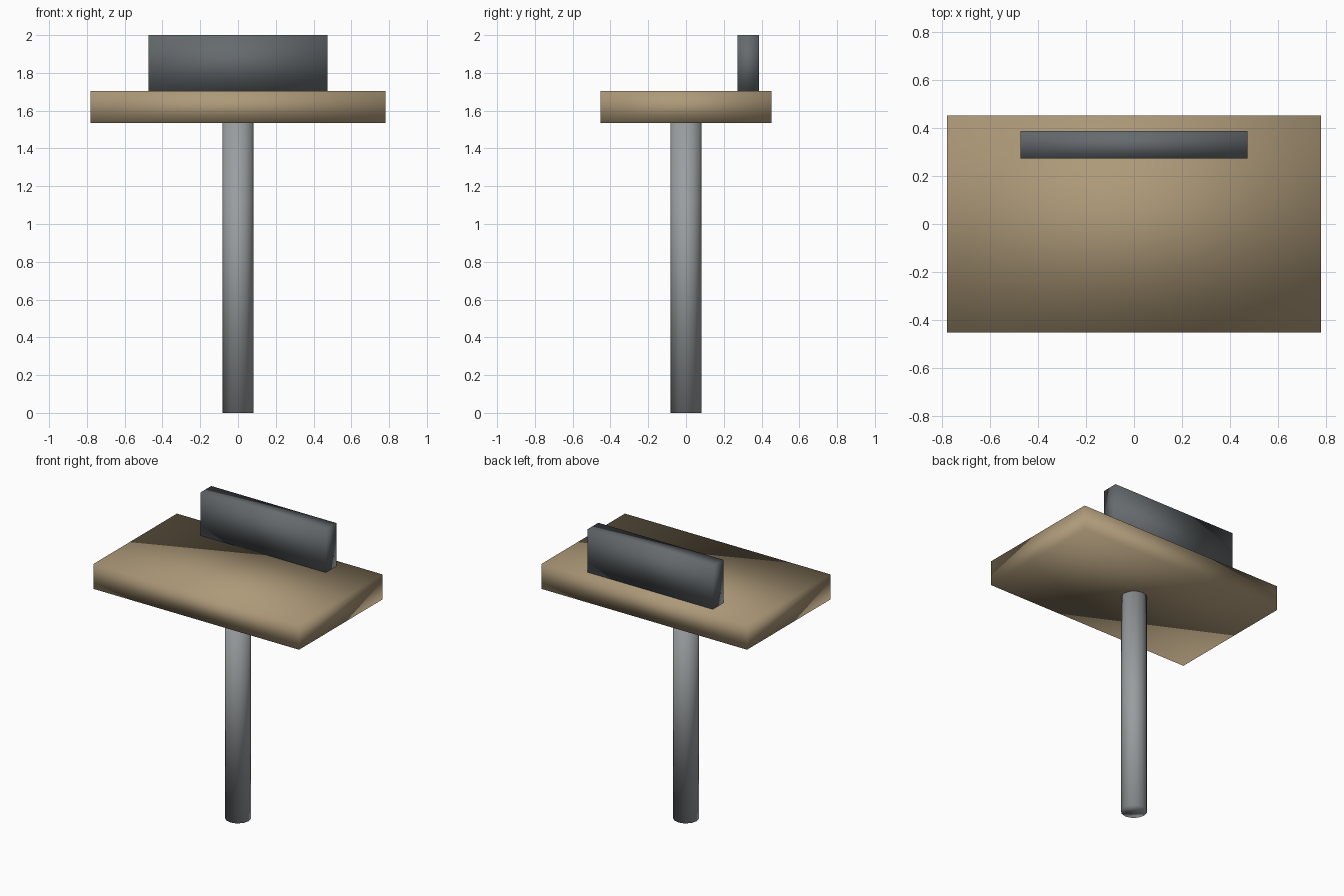
import bpy
import math

default = bpy.data.objects.get("Cube")
if default:
    bpy.data.objects.remove(default, do_unlink=True)


def material(name, rgb):
    mat = bpy.data.materials.new(name)
    mat.use_nodes = True
    color = (*rgb, 1.0)
    mat.diffuse_color = color
    mat.node_tree.nodes["Principled BSDF"].inputs["Base Color"].default_value = color
    return mat


def finish(name, mat):
    obj = bpy.context.object
    obj.name = name
    obj.data.materials.append(mat)
    # Soft corner normals across every face
    bpy.ops.object.shade_smooth()
    return obj


def box(name, center, size, mat):
    bpy.ops.mesh.primitive_cube_add(size=1, location=center)
    obj = bpy.context.object
    obj.scale = size
    bpy.ops.object.transform_apply(location=False, rotation=False, scale=True)
    return finish(name, mat)


wood = material("tan wood", (0.42, 0.32, 0.19))
steel = material("light grey metal", (0.32, 0.34, 0.35))
dark = material("dark grey metal", (0.13, 0.145, 0.155))

BOARD_BOTTOM, BOARD_TOP, TOP = 1.534, 1.704, 2.0

# Round post
bpy.ops.mesh.primitive_cylinder_add(
    vertices=12, radius=0.082, depth=BOARD_BOTTOM,
    location=(0, 0, BOARD_BOTTOM / 2), rotation=(0, 0, math.pi / 2))
finish("post", steel)

# Flat board on the post
box("board", (0, 0, (BOARD_BOTTOM + BOARD_TOP) / 2),
    (1.56, 0.905, BOARD_TOP - BOARD_BOTTOM), wood)

# Upright panel near the back edge
box("back_panel", (0, 0.33, (BOARD_TOP + TOP) / 2),
    (0.948, 0.114, TOP - BOARD_TOP), dark)
